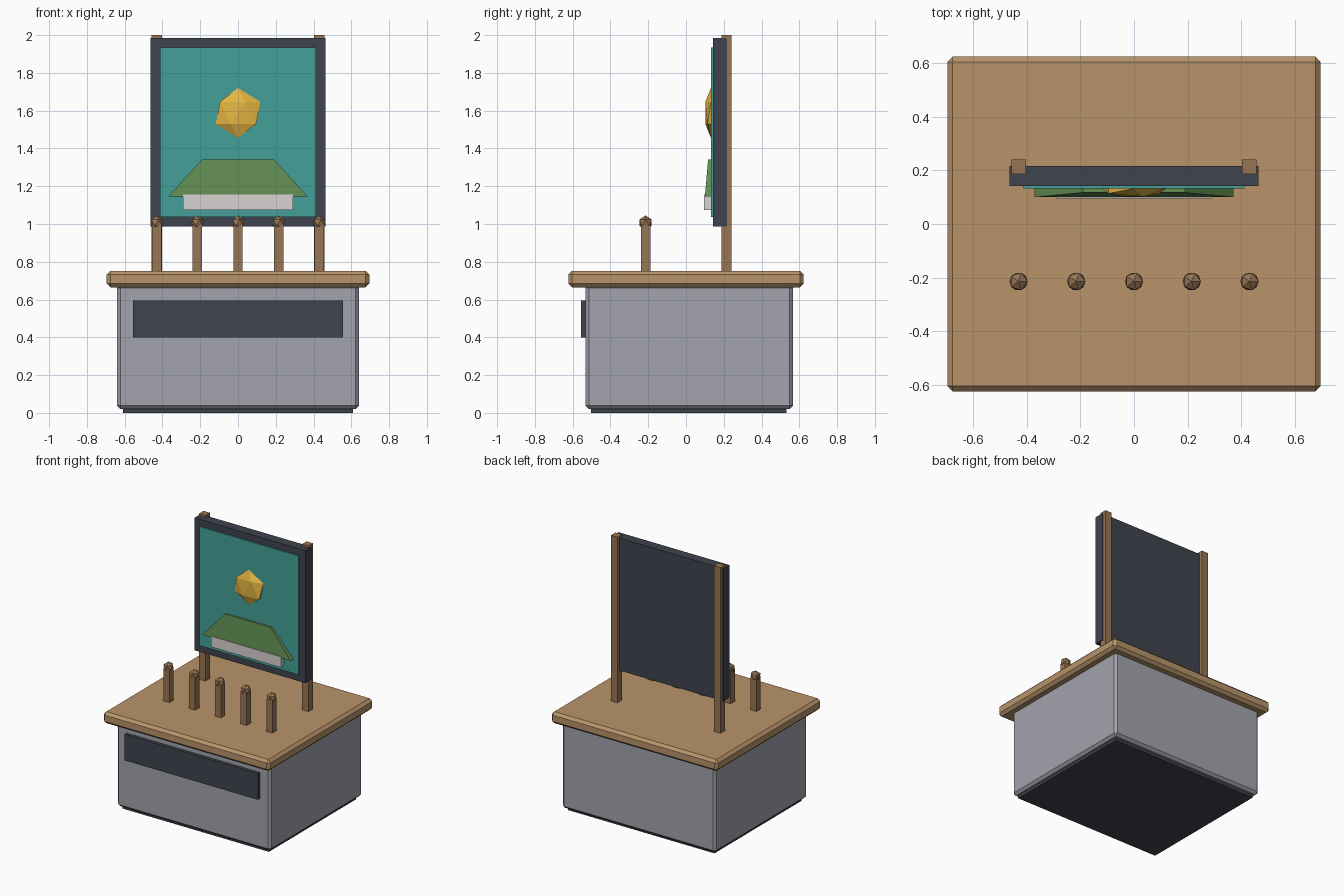
import bpy, math

if "Cube" in bpy.data.objects:
    bpy.data.objects.remove(bpy.data.objects["Cube"])


def paint(name, rgb):
    """Flat colour from 0-255 display values, stored as linear."""
    m = bpy.data.materials.new(name)
    lin = [((c / 255 + 0.055) / 1.055) ** 2.4 for c in rgb]
    m.diffuse_color = (*lin, 1)
    m.use_nodes = True
    m.node_tree.nodes["Principled BSDF"].inputs["Base Color"].default_value = m.diffuse_color
    return m


WOOD = paint("light wood", (184, 148, 106))
DARK_WOOD = paint("dark wood", (152, 118, 84))
GREY = paint("cabinet grey", (162, 164, 173))
CHARCOAL = paint("charcoal", (63, 67, 77))
TEAL = paint("teal", (68, 160, 153))
GOLD = paint("gold", (230, 182, 66))
GREEN = paint("green", (98, 142, 82))
WHITE = paint("off white", (216, 212, 210))


def finish(name, mat):
    ob = bpy.context.object
    ob.name = ob.data.name = name
    ob.data.materials.append(mat)
    return ob


def box(name, mat, x, y, z, bevel=0):
    """Box from (min, max) ranges, with an optional chamfer."""
    lo_hi = (x, y, z)
    bpy.ops.mesh.primitive_cube_add(size=1, location=[(a + b) / 2 for a, b in lo_hi])
    ob = finish(name, mat)
    ob.scale = [b - a for a, b in lo_hi]
    bpy.ops.object.transform_apply(location=False, rotation=False, scale=True)
    if bevel:
        mod = ob.modifiers.new("chamfer", 'BEVEL')
        mod.width = bevel
        mod.segments = 1
    return ob


def ball(name, mat, loc, radii):
    bpy.ops.mesh.primitive_ico_sphere_add(subdivisions=1, radius=1, location=loc)
    ob = finish(name, mat)
    ob.scale = radii
    return ob


# Counter: plinth, cabinet, worktop and front panel
box("plinth", CHARCOAL, (-0.61, 0.61), (-0.503, 0.533), (0, 0.06))
box("cabinet", GREY, (-0.64, 0.64), (-0.532, 0.567), (0.02, 0.68), 0.018)
box("worktop", WOOD, (-0.695, 0.695), (-0.623, 0.623), (0.665, 0.752), 0.02)
box("front_panel", CHARCOAL, (-0.555, 0.555), (-0.556, -0.52), (0.398, 0.595))

# Row of short pegs with faceted knobs
for i in range(5):
    x = (i - 2) * 0.215
    box("peg", DARK_WOOD, (x - 0.025, x + 0.025), (-0.239, -0.189), (0.74, 1.0))
    ball("peg_knob", DARK_WOOD, (x, -0.214, 1.007), (0.038,) * 3)

# Sign: two tall posts, backing board and coloured face
for s in (-1, 1):
    x = s * 0.43
    box("sign_post", DARK_WOOD, (x - 0.027, x + 0.027), (0.187, 0.241), (0.74, 2.0))
box("sign_board", CHARCOAL, (-0.463, 0.463), (0.142, 0.216), (0.986, 1.984))
box("sign_face", TEAL, (-0.412, 0.412), (0.132, 0.15), (1.038, 1.934))

# Sign emblem: sun, sloped roof and wall beneath
ball("sun", GOLD, (0, 0.132, 1.588), (0.132, 0.035, 0.132))
bpy.ops.mesh.primitive_cone_add(vertices=4, radius1=math.sqrt(2), radius2=0.515 * math.sqrt(2),
                                depth=0.196, location=(0, 0.135, 1.243),
                                rotation=(0, 0, math.radians(45)))
roof = finish("roof", GREEN)
bpy.ops.object.transform_apply(location=False, rotation=True, scale=False)
roof.scale = (0.37, 0.035, 1)
box("wall", WHITE, (-0.29, 0.29), (0.095, 0.14), (1.075, 1.155))
